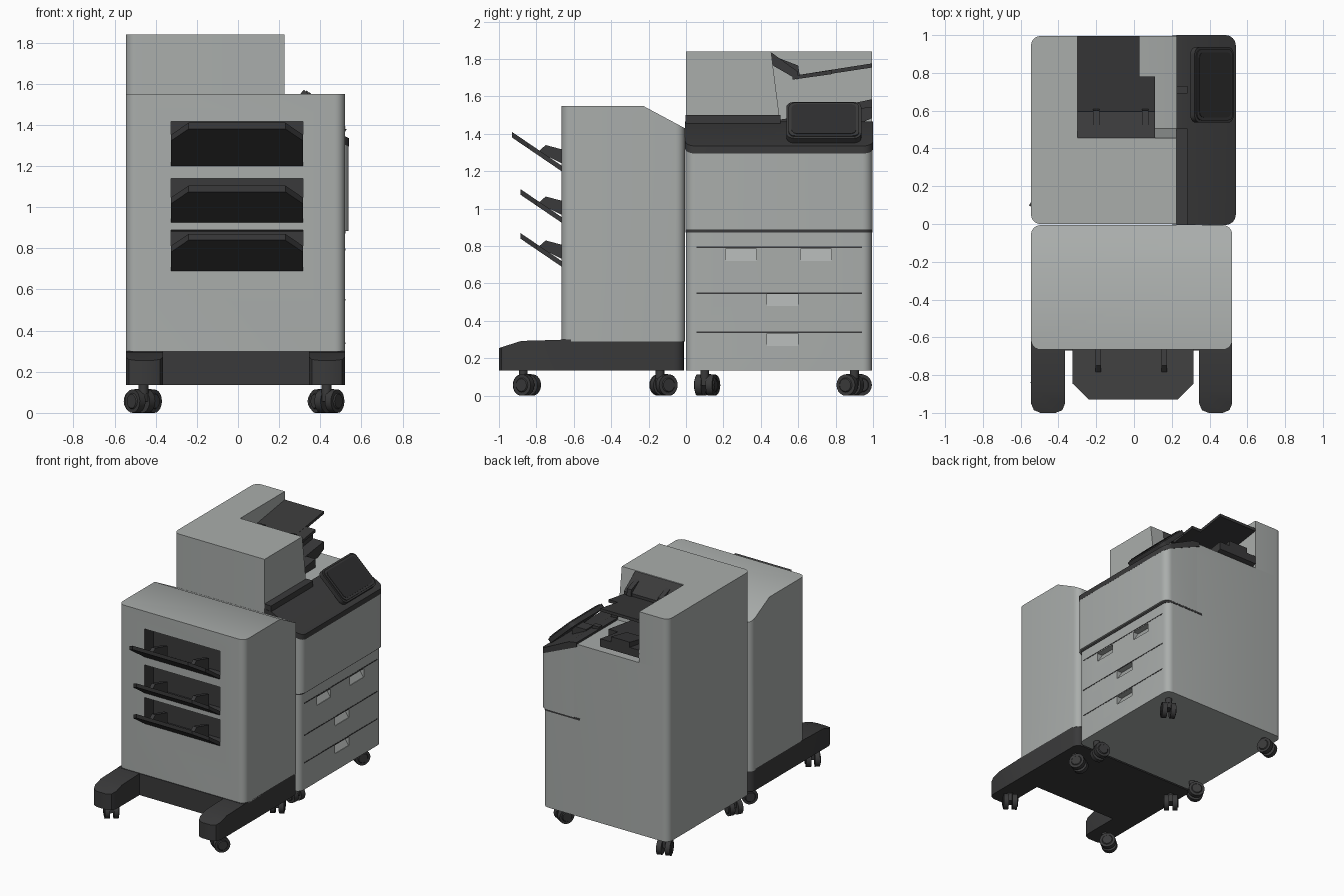
import bpy, bmesh, math
from mathutils import Vector, Matrix

if "Cube" in bpy.data.objects:
    bpy.data.objects.remove(bpy.data.objects["Cube"])


def material(name, rgb):
    m = bpy.data.materials.new(name)
    m.diffuse_color = (*rgb, 1)
    m.use_nodes = True
    m.node_tree.nodes["Principled BSDF"].inputs["Base Color"].default_value = m.diffuse_color
    return m


GREY = material("light_grey", (0.40, 0.42, 0.41))
DARK = material("charcoal", (0.042, 0.042, 0.043))
GLASS = material("screen_black", (0.028, 0.028, 0.029))


def add(name, bm, mat):
    bmesh.ops.recalc_face_normals(bm, faces=bm.faces)
    me = bpy.data.meshes.new(name)
    bm.to_mesh(me)
    bm.free()
    me.materials.append(mat)
    ob = bpy.data.objects.new(name, me)
    bpy.context.collection.objects.link(ob)
    return ob


def prism(name, pts, axis, lo, hi, mat, r=0, seg=6, pick=lambda c: True, warp=None):
    """Extrude a 2D profile along an axis; optionally round its vertical edges."""
    put = {'x': lambda a, b, t: (t, a, b), 'y': lambda a, b, t: (a, t, b),
           'z': lambda a, b, t: (a, b, t)}[axis]
    bm = bmesh.new()
    ends = [[bm.verts.new(put(a, b, t)) for a, b in pts] for t in (lo, hi)]
    n = len(pts)
    for ring in ends:
        bm.faces.new(ring)
    for i in range(n):
        j = (i + 1) % n
        bm.faces.new((ends[0][i], ends[0][j], ends[1][j], ends[1][i]))
    bmesh.ops.recalc_face_normals(bm, faces=bm.faces)
    if r:
        es = []
        for e in bm.edges:
            a, b = (v.co for v in e.verts)
            if abs((b - a).normalized().z) > 0.999 and pick((a + b) / 2):
                es.append(e)
        bmesh.ops.bevel(bm, geom=es, offset=r, segments=seg, profile=0.5,
                        affect='EDGES', clamp_overlap=True)
    if warp:
        for v in bm.verts:
            v.co = warp(v.co)
    return add(name, bm, mat)


def box(name, x, y, z, mat, **kw):
    return prism(name, [(x[0], y[0]), (x[1], y[0]), (x[1], y[1]), (x[0], y[1])],
                 'z', z[0], z[1], mat, **kw)


def activate(ob):
    bpy.ops.object.select_all(action='DESELECT')
    ob.select_set(True)
    bpy.context.view_layer.objects.active = ob


def cut(ob, cutter):
    m = ob.modifiers.new("cut", 'BOOLEAN')
    m.operation, m.object, m.solver = 'DIFFERENCE', cutter, 'EXACT'
    m.material_mode = 'TRANSFER'
    activate(ob)
    bpy.ops.object.modifier_apply(modifier=m.name)
    bpy.data.objects.remove(cutter)


L, R = -0.545, 0.52

# Finisher tower with three tray openings
tower = prism("finisher_body", [(-0.665, 0.29), (-0.665, 1.55), (-0.23, 1.55), (-0.006, 1.43),
                                (-0.006, 0.29)], 'x', L, R, GREY, r=0.05)
for z0, z1 in ((1.20, 1.415), (0.925, 1.14), (0.69, 0.89)):
    cut(tower, box("opening_cutter", (-0.325, 0.315), (-0.75, -0.56), (z0, z1), DARK))

# Sloped output trays with paper guides
for i, (z0, tip) in enumerate(((1.20, 0.93), (0.925, 0.885), (0.69, 0.885)), 1):
    plan = [(-0.325, -0.60), (0.315, -0.60), (0.315, 0.085 - tip), (0.23, -tip),
            (-0.24, -tip), (-0.325, 0.085 - tip)]
    prism(f"output_tray_{i}", plan, 'z', z0, z0 + 0.03, DARK,
          warp=lambda c: Vector((c.x, c.y, c.z + 0.68 * (-0.665 - c.y))))
    guide = [(-0.60, z0 + 0.01), (-0.79, z0 + 0.105), (-0.75, z0 + 0.14), (-0.60, z0 + 0.10)]
    for side, x in (("left", -0.19), ("right", 0.16)):
        prism(f"tray_guide_{i}_{side}", guide, 'x', x - 0.015, x + 0.015, DARK)

# Finisher base with two forward legs
box("finisher_base", (L, R), (-0.67, -0.012), (0.135, 0.30), DARK, r=0.05,
    pick=lambda c: c.y > -0.3)
leg = [(-1.0, 0.135), (-1.0, 0.255), (-0.88, 0.293), (-0.66, 0.299), (-0.60, 0.299), (-0.60, 0.135)]
for side, x0, x1 in (("left", L, -0.365), ("right", 0.345, R)):
    prism(f"base_leg_{side}", leg, 'x', x0, x1, DARK, r=0.05, seg=2, pick=lambda c: c.y < -0.95)

# Printer cabinet with sloped right shoulder
cabinet = prism("printer_cabinet", [(L, 0.135), (R, 0.135), (R, 1.30), (0.225, 1.45), (L, 1.45)],
                'y', 0.0, 0.995, GREY, r=0.05)

# Drawer handle recesses and drawer gaps
for y, z in ((0.295, 0.785), (0.695, 0.785), (0.515, 0.545), (0.515, 0.332)):
    prof = [(0.516, z - 0.065), (0.56, z - 0.065), (0.56, z), (0.475, z)]
    cut(cabinet, prism("handle_cutter", prof, 'y', y - 0.083, y + 0.083, GREY))
for i, z in enumerate((0.79, 0.545, 0.335), 1):
    box(f"drawer_gap_{i}", (0.515, 0.5215), (0.055, 0.94), (z, z + 0.008), DARK)

# Front door and the shadow gap under it
box("door_gap", (0.2, 0.523), (-0.002, 0.997), (0.872, 0.887), DARK, r=0.05,
    pick=lambda c: c.x > 0.5)
prism("front_door", [(0.25, 0.885), (0.538, 0.885), (0.538, 1.30), (0.25, 1.42)], 'y', -0.003,
      0.998, GREY, r=0.055, pick=lambda c: c.x > 0.5)

# Upper housing, L-shaped around the delivery bay, bay wall leaning
prism("upper_housing", [(L, 0), (0.225, 0), (0.225, 0.455), (-0.30, 0.455), (-0.30, 0.995),
                        (L, 0.995)], 'z', 1.449, 1.84, GREY, r=0.05, pick=lambda c: c.x < -0.5,
      warp=lambda c: Vector((c.x, 0.505, c.z)) if 0.4 < c.y < 0.5 and c.z < 1.6 else c)

# Sloped control panel with raised strip
prism("control_panel", [(0.225, 1.43), (0.539, 1.295), (0.539, 1.335), (0.29, 1.455),
                        (0.225, 1.465)], 'y', -0.005, 1.0, DARK, r=0.055,
      pick=lambda c: c.x > 0.5)
box("panel_strip", (0.226, 0.283), (-0.004, 0.505), (1.44, 1.50), DARK)

# Tilted touch screen on an arm
tilt = Matrix.Translation((0.415, 0.737, 1.463)) @ Matrix.Rotation(math.radians(43), 4, 'Y')
box("screen_housing", (-0.142, 0.142), (-0.20, 0.20), (-0.02, 0.014), DARK, r=0.04,
    warp=lambda c: tilt @ c)
box("screen_rim", (-0.13, 0.13), (-0.188, 0.188), (0.012, 0.021), DARK, r=0.035,
    warp=lambda c: tilt @ c)
box("screen_glass", (-0.115, 0.115), (-0.172, 0.172), (0.018, 0.024), GLASS, r=0.03,
    warp=lambda c: tilt @ c)
box("screen_arm", (0.30, 0.42), (0.69, 0.78), (1.38, 1.46), DARK)
box("arm_hinge", (0.226, 0.283), (0.69, 0.73), (1.44, 1.48), DARK)

# Upper delivery tray: chute, long plate, side wing, guide fins
prism("upper_chute", [(0.452, 1.838), (0.595, 1.735), (0.595, 1.69), (0.465, 1.765)], 'x',
      -0.305, 0.11, DARK)
plate = lambda y: 1.705 + (y - 0.585) * 0.165
for name, y1, x0, x1 in (("upper_tray", 0.995, -0.305, 0.03), ("upper_tray_wing", 0.78, 0.03, 0.11)):
    prism(name, [(0.57, 1.69), (y1, plate(y1) - 0.018), (y1, plate(y1) + 0.004), (0.57, 1.71)],
          'x', x0, x1, DARK)
for side, x in (("left", -0.2), ("right", 0.06)):
    prism(f"upper_fin_{side}", [(0.47, 1.815), (0.60, 1.765), (0.61, 1.70), (0.50, 1.75)], 'x',
          x - 0.018, x + 0.018, DARK)

# Lower delivery tray on the bay floor
prism("lower_tray", [(0.49, 1.44), (0.49, 1.475), (0.995, 1.545), (0.995, 1.485), (0.9, 1.44)],
      'x', -0.305, 0.03, DARK)
prism("lower_tray_wing", [(0.49, 1.44), (0.49, 1.475), (0.78, 1.515), (0.78, 1.44)], 'x',
      0.03, 0.11, DARK)
prism("lower_tray_rib", [(0.75, 1.50), (0.80, 1.545), (0.995, 1.585), (0.995, 1.53)], 'x',
      -0.22, -0.06, DARK)


# Twin-wheel casters
def caster(name, x, y, turn):
    bm = bmesh.new()
    for s in (-1, 1):
        m = Matrix.Translation((s * 0.031, 0.025, 0.057)) @ Matrix.Rotation(math.pi / 2, 4, 'Y')
        bmesh.ops.create_cone(bm, cap_ends=True, segments=20, radius1=0.057, radius2=0.057,
                              depth=0.036, matrix=m)
        m = Matrix.Translation((s * 0.050, 0.025, 0.057)) @ Matrix.Rotation(s * math.pi / 2, 4, 'Y')
        bmesh.ops.create_cone(bm, cap_ends=True, segments=20, radius1=0.042, radius2=0.034,
                              depth=0.01, matrix=m)
    bmesh.ops.create_cube(bm, size=1, matrix=Matrix.Translation((0, 0.012, 0.085))
                          @ Matrix.Diagonal((0.03, 0.06, 0.06, 1)))
    bmesh.ops.create_cone(bm, cap_ends=True, segments=16, radius1=0.024, radius2=0.024,
                          depth=0.05, matrix=Matrix.Translation((0, 0, 0.118)))
    bm.transform(Matrix.Translation((x, y, 0)) @ Matrix.Rotation(math.radians(turn), 4, 'Z'))
    add(name, bm, DARK)


for row, y, turns in (("front", -0.87, (40, -35)), ("middle", -0.14, (-40, 30)),
                      ("printer_front", 0.10, (60, 75)), ("printer_rear", 0.90, (20, 150))):
    for side, x, t in (("left", -0.46, turns[0]), ("right", 0.43, turns[1])):
        caster(f"caster_{row}_{side}", x, y, t)

# Smooth rounded corners, keep the rest crisp
for ob in list(bpy.context.scene.objects):
    activate(ob)
    bpy.ops.object.shade_smooth_by_angle(angle=math.radians(30))
